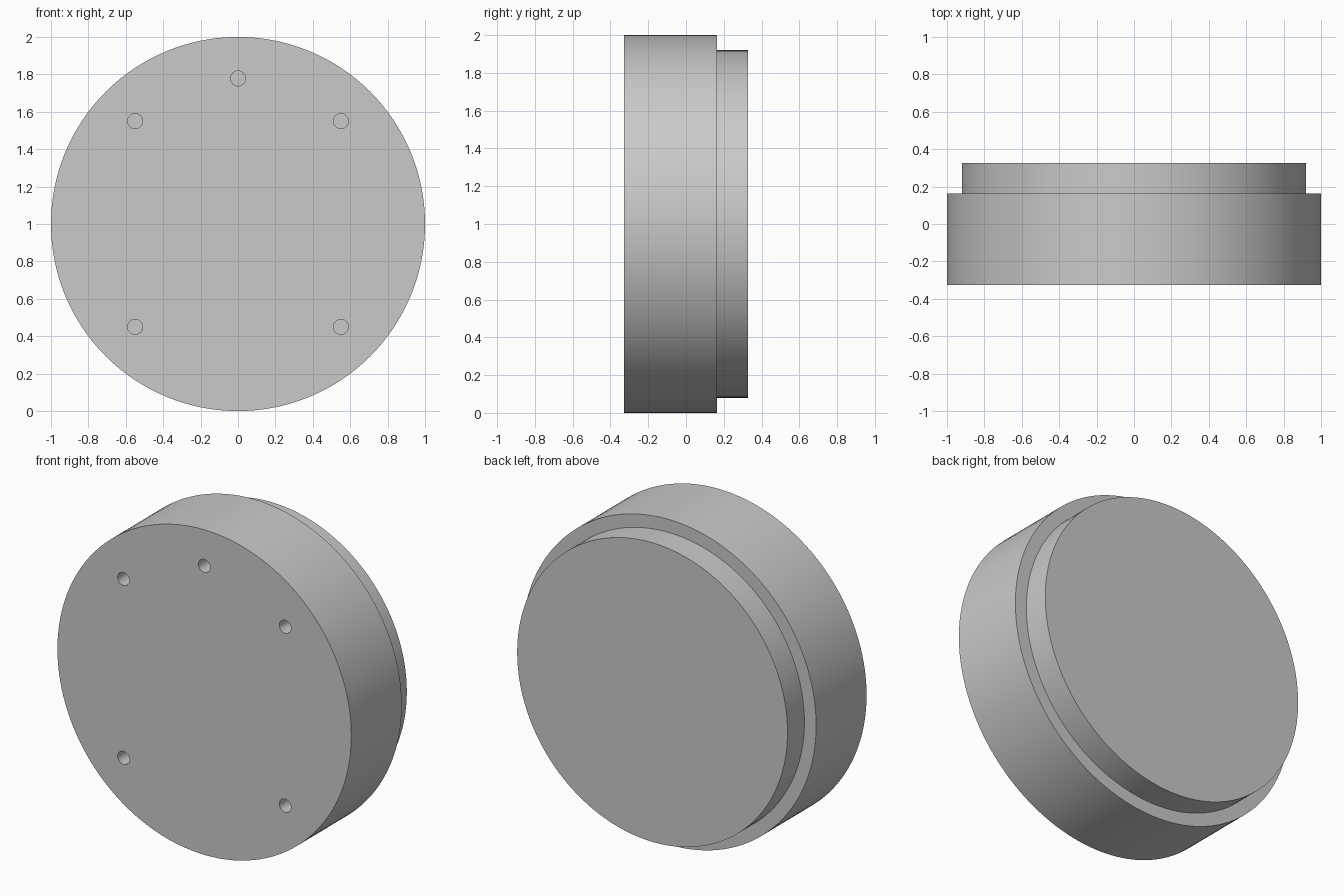
import bpy
import bmesh
import math
from mathutils import Matrix, Vector

cube = bpy.data.objects.get("Cube")
if cube:
    bpy.data.objects.remove(cube, do_unlink=True)

RADIUS, STEP_RADIUS = 1.0, 0.92
FRONT, STEP, BACK = -0.327, 0.163, 0.327
HOLE_RADIUS, HOLE_CIRCLE, HOLE_DEPTH = 0.04, 0.778, 0.2
CENTRE = Vector((0, 0, RADIUS))

grey = bpy.data.materials.new("light grey")
grey.use_nodes = True
colour = (0.59, 0.59, 0.59, 1)
grey.diffuse_color = colour
grey.node_tree.nodes["Principled BSDF"].inputs["Base Color"].default_value = colour


def finish(bm, name):
    bmesh.ops.recalc_face_normals(bm, faces=bm.faces)
    mesh = bpy.data.meshes.new(name)
    bm.to_mesh(mesh)
    bm.free()
    mesh.materials.append(grey)
    obj = bpy.data.objects.new(name, mesh)
    bpy.context.collection.objects.link(obj)
    return obj


# Stepped round body, turned from a profile around the y axis
bm = bmesh.new()
profile = [(RADIUS, FRONT), (RADIUS, STEP), (STEP_RADIUS, STEP), (STEP_RADIUS, BACK)]
verts = [bm.verts.new((r, y, RADIUS)) for r, y in profile]
edges = [bm.edges.new(pair) for pair in zip(verts, verts[1:])]
bmesh.ops.spin(bm, geom=verts + edges, cent=CENTRE, axis=(0, 1, 0),
               angle=math.tau, steps=128, use_merge=True)
bmesh.ops.remove_doubles(bm, verts=bm.verts, dist=1e-4)
bmesh.ops.holes_fill(bm, edges=[e for e in bm.edges if e.is_boundary], sides=0)
body = finish(bm, "stepped_body")

# Blind screw holes: four on the diagonals and one at the top
bm = bmesh.new()
for degrees in (45, 90, 135, 225, 315):
    a = math.radians(degrees)
    spot = CENTRE + HOLE_CIRCLE * Vector((math.cos(a), 0, math.sin(a)))
    spot.y = FRONT
    bmesh.ops.create_cone(bm, cap_ends=True, segments=32, radius1=HOLE_RADIUS,
                          radius2=HOLE_RADIUS, depth=2 * HOLE_DEPTH,
                          matrix=Matrix.Translation(spot) @ Matrix.Rotation(math.pi / 2, 4, "X"))
cutter = finish(bm, "hole_cutter")
cutter.hide_render = True

cut = body.modifiers.new("screw_holes", "BOOLEAN")
cut.operation = "DIFFERENCE"
cut.solver = "EXACT"
cut.object = cutter

# Apply the cut, remove the cutter and smooth the round walls
bpy.ops.object.select_all(action="DESELECT")
body.select_set(True)
bpy.context.view_layer.objects.active = body
bpy.ops.object.modifier_apply(modifier=cut.name)
bpy.data.objects.remove(cutter, do_unlink=True)
bpy.ops.object.shade_smooth_by_angle(angle=math.radians(30))
